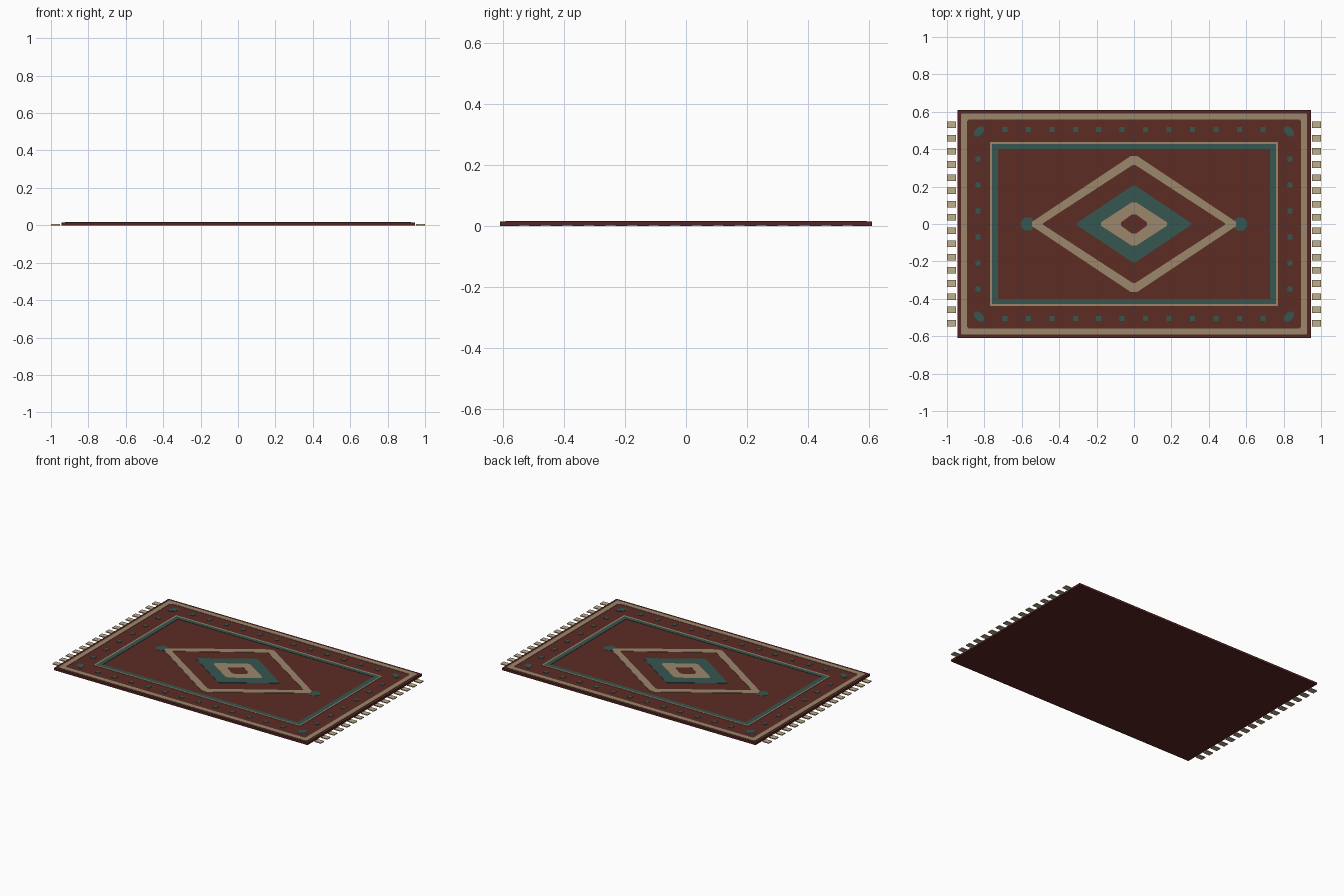
import bpy, bmesh, math

if "Cube" in bpy.data.objects:
    bpy.data.objects.remove(bpy.data.objects["Cube"])


def material(name, r, g, b):
    m = bpy.data.materials.new(name)
    m.diffuse_color = (r, g, b, 1)
    m.use_nodes = True
    m.node_tree.nodes["Principled BSDF"].inputs["Base Color"].default_value = m.diffuse_color
    return m


EDGE_RED = material("dark edge red", 0.095, 0.018, 0.016)
RED = material("rug red", 0.108, 0.025, 0.017)
CREAM = material("woven cream", 0.33, 0.245, 0.15)
TEAL = material("teal", 0.037, 0.092, 0.083)
FRINGE = material("pale fringe", 0.52, 0.42, 0.26)

BASE, FIELD, TOP = 0.0125, 0.0145, 0.0165   # surface heights


def finish(name, bm, mat):
    bmesh.ops.recalc_face_normals(bm, faces=bm.faces)
    me = bpy.data.meshes.new(name)
    bm.to_mesh(me)
    bm.free()
    me.materials.append(mat)
    ob = bpy.data.objects.new(name, me)
    bpy.context.collection.objects.link(ob)
    return ob


def rect(hx, hy, c=0.0):
    """Rectangle outline, corners chamfered by c."""
    if c == 0:
        return [(-hx, -hy), (hx, -hy), (hx, hy), (-hx, hy)]
    return [(-hx + c, -hy), (hx - c, -hy), (hx, -hy + c), (hx, hy - c),
            (hx - c, hy), (-hx + c, hy), (-hx, hy - c), (-hx, -hy + c)]


def diamond(hx, hy, t):
    """Diamond outline with small blunt tips of half width t."""
    u = t * hy / hx
    return [(-t, -hy + u), (t, -hy + u), (hx - t, -u), (hx - t, u),
            (t, hy - u), (-t, hy - u), (-hx + t, u), (-hx + t, -u)]


def ellipse(cx, cy, a, b, angle=0.0, n=12):
    ca, sa = math.cos(angle), math.sin(angle)
    pts = []
    for i in range(n):
        w = 2 * math.pi * (i + 0.5) / n
        x, y = a * math.cos(w), b * math.sin(w)
        pts.append((cx + x * ca - y * sa, cy + x * sa + y * ca))
    return pts


def add_plate(bm, pts, z0, z1):
    lo = [bm.verts.new((x, y, z0)) for x, y in pts]
    hi = [bm.verts.new((x, y, z1)) for x, y in pts]
    bm.faces.new(lo[::-1])
    bm.faces.new(hi)
    n = len(pts)
    for i in range(n):
        j = (i + 1) % n
        bm.faces.new((lo[i], lo[j], hi[j], hi[i]))


def plates(name, outlines, z0, z1, mat):
    bm = bmesh.new()
    for pts in outlines:
        add_plate(bm, pts, z0, z1)
    return finish(name, bm, mat)


def ring(name, outer, inner, z0, z1, mat):
    """Flat band between two outlines with equal point counts."""
    bm = bmesh.new()
    loops = [[bm.verts.new((x, y, z)) for x, y in pts]
             for pts, z in ((outer, z0), (outer, z1), (inner, z1), (inner, z0))]
    n = len(outer)
    for k in range(4):
        a, b = loops[k], loops[(k + 1) % 4]
        for i in range(n):
            j = (i + 1) % n
            bm.faces.new((a[i], a[j], b[j], b[i]))
    return finish(name, bm, mat)


# Rug body and raised red field
plates("rug_base", [rect(0.945, 0.61)], 0, BASE, EDGE_RED)
ring("edge_binding", rect(0.945, 0.61), rect(0.926, 0.592), BASE, FIELD, EDGE_RED)
plates("red_field", [rect(0.926, 0.592)], BASE, FIELD, RED)

# Border bands
ring("outer_cream_band", rect(0.926, 0.592, 0.006), rect(0.893, 0.56, 0.01), FIELD, TOP, CREAM)
ring("inner_cream_line", rect(0.769, 0.439), rect(0.759, 0.429), FIELD, TOP, CREAM)
ring("teal_frame", rect(0.759, 0.429), rect(0.728, 0.402), FIELD, TOP, TEAL)

# Central diamonds
ring("large_diamond", diamond(0.563, 0.375, 0.018), diamond(0.492, 0.32, 0.006), FIELD, TOP, CREAM)
ring("teal_diamond", diamond(0.314, 0.21, 0.008), diamond(0.19, 0.124, 0.014), FIELD, TOP, TEAL)
ring("cream_diamond", diamond(0.19, 0.124, 0.014), diamond(0.082, 0.059, 0.012), FIELD, TOP, CREAM)

# Teal knots at the tips of the large diamond
plates("tip_knots", [ellipse(s * 0.568, 0, 0.039, 0.039, 0, 8) for s in (-1, 1)],
       FIELD, TOP - 0.001, TEAL)

# Small squares along the border, and leaves in its corners
dots = []
for s in (-1, 1):
    centres = [(-0.69 + i * 0.1254, s * 0.505) for i in range(12)]
    centres += [(s * 0.835, -0.3475 + i * 0.139) for i in range(6)]
    for cx, cy in centres:
        dots.append([(cx + x, cy + y) for x, y in rect(0.0135, 0.0135)])
plates("border_dots", dots, FIELD, TOP, TEAL)
plates("corner_leaves",
       [ellipse(sx * 0.828, sy * 0.495, 0.033, 0.021, -sx * sy * math.pi / 4)
        for sx in (-1, 1) for sy in (-1, 1)], FIELD, TOP, TEAL)

# Fringe tassels on both short ends
for side, s in (("left", -1), ("right", 1)):
    tassels = []
    for i in range(16):
        y = -0.53 + i * 1.06 / 15
        tassels.append([(s * 0.976 + px, y + py) for px, py in rect(0.024, 0.0175)])
    plates(side + "_fringe", tassels, 0, 0.006, FRINGE)
